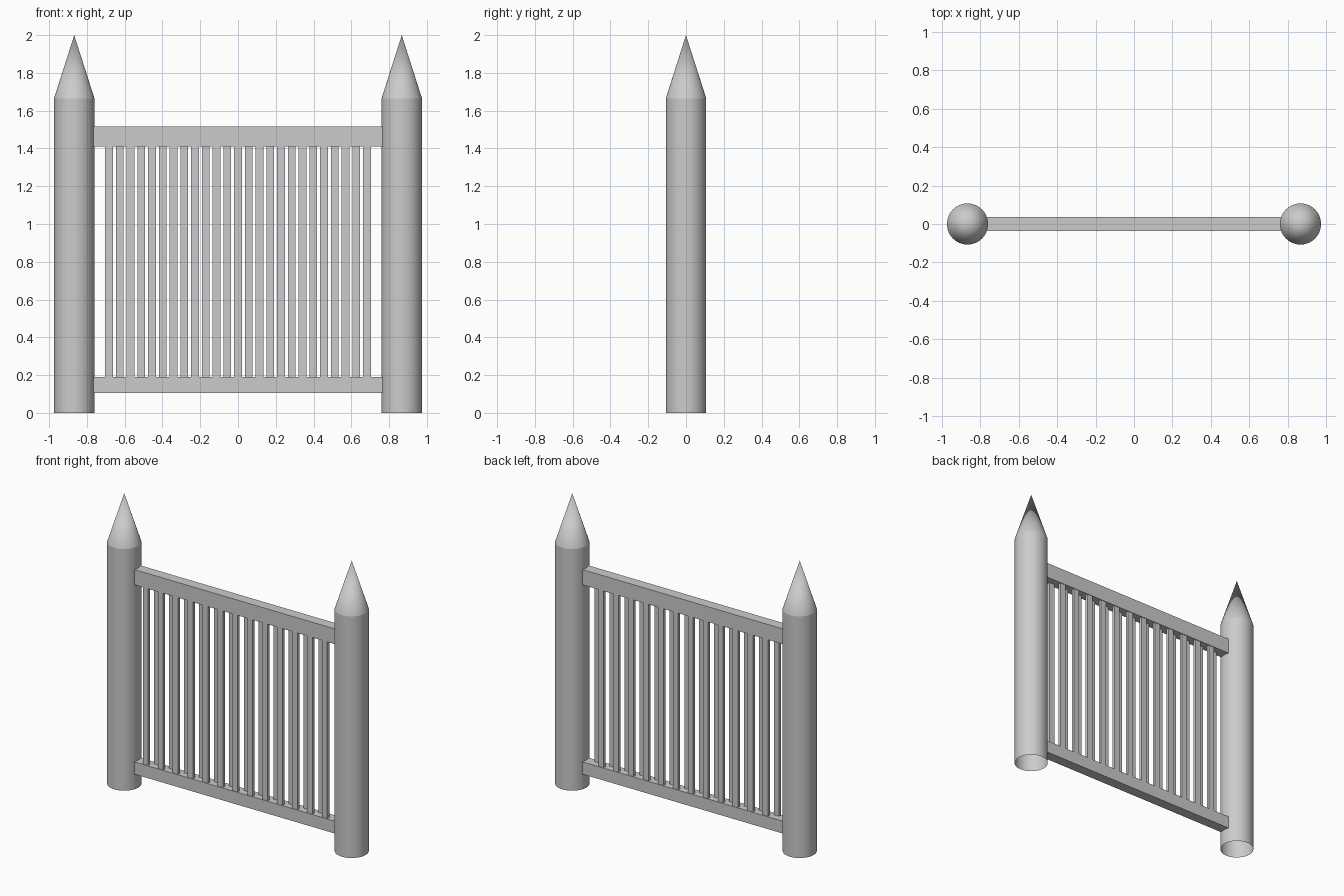
import bpy, bmesh, math
from mathutils import Matrix

if "Cube" in bpy.data.objects:
    bpy.data.objects.remove(bpy.data.objects["Cube"])

POST_X, POST_R = 0.867, 0.107
RAIL_HALF = 0.765
PITCH = 0.0569


def make_object(name, bm):
    mesh = bpy.data.meshes.new(name)
    bm.to_mesh(mesh)
    bm.free()
    obj = bpy.data.objects.new(name, mesh)
    bpy.context.collection.objects.link(obj)
    return obj


def box(name, x0, x1, y0, y1, z0, z1):
    bm = bmesh.new()
    size = Matrix.Diagonal((x1 - x0, y1 - y0, z1 - z0, 1))
    centre = Matrix.Translation(((x0 + x1) / 2, (y0 + y1) / 2, (z0 + z1) / 2))
    bmesh.ops.create_cube(bm, size=1, matrix=centre @ size)
    return make_object(name, bm)


def post(name, x):
    # Round shaft, open underneath, with a pointed tip
    bm = bmesh.new()
    for r_top, z0, z1 in ((POST_R, 0, 1.665), (0, 1.665, 2.0)):
        bmesh.ops.create_cone(bm, cap_ends=False, segments=48,
                              radius1=POST_R, radius2=r_top, depth=z1 - z0,
                              matrix=Matrix.Translation((x, 0, (z0 + z1) / 2)))
    bmesh.ops.remove_doubles(bm, verts=bm.verts, dist=0.0001)
    bmesh.ops.recalc_face_normals(bm, faces=bm.faces)
    obj = make_object(name, bm)
    bpy.ops.object.select_all(action='DESELECT')
    obj.select_set(True)
    bpy.context.view_layer.objects.active = obj
    bpy.ops.object.shade_smooth_by_angle(angle=math.radians(15))


def slat_row(name, count, y):
    # Evenly spaced upright slats centred on x = 0
    x = -(count - 1) * PITCH
    obj = box(name, x - 0.02, x + 0.02, y - 0.011, y + 0.011, 0.19, 1.41)
    arr = obj.modifiers.new("repeat", 'ARRAY')
    arr.count = count
    arr.use_relative_offset = False
    arr.use_constant_offset = True
    arr.constant_offset_displace = (2 * PITCH, 0, 0)


# Posts
post("left_post", -POST_X)
post("right_post", POST_X)

# Rails
box("bottom_rail", -RAIL_HALF, RAIL_HALF, -0.036, 0.036, 0.105, 0.19)
box("top_rail", -RAIL_HALF, RAIL_HALF, -0.036, 0.036, 1.41, 1.515)

# Two staggered rows of slats: back ones fill the gaps of the front ones
slat_row("front_slats", 13, -0.021)
slat_row("back_slats", 12, 0.021)
